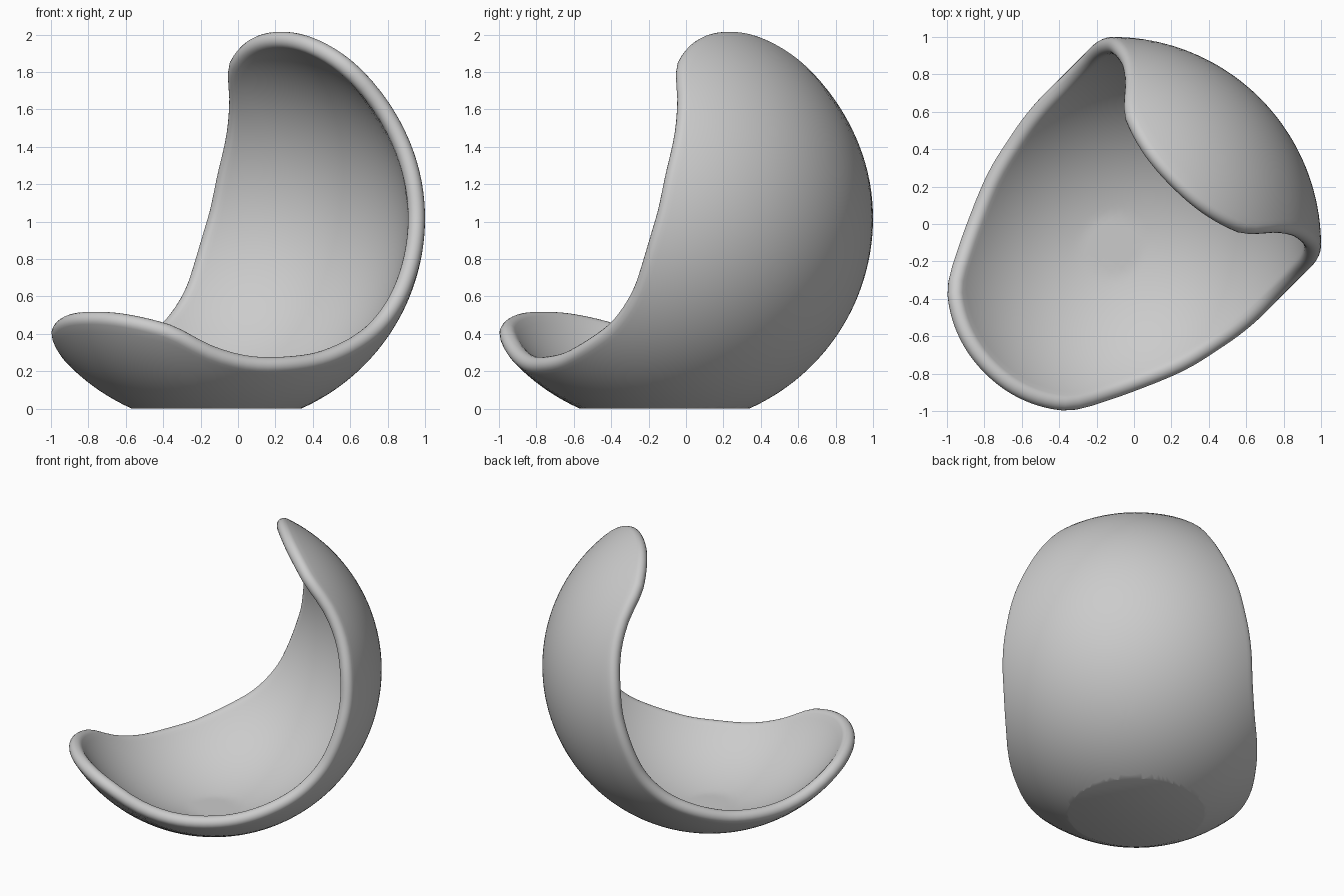
import bpy, bmesh, math
from mathutils import Vector

if "Cube" in bpy.data.objects:
    bpy.data.objects.remove(bpy.data.objects["Cube"])

R_OUT, R_IN = 1.115, 1.024
CENTRE = Vector((-0.115, -0.115, 1.019))
SEG, RINGS, RIM = 160, 40, 10

# Opening axis (up and forward) and its two side directions
tilt = math.radians(136.7)
back = Vector((1, 1, 0)).normalized()
up = Vector((0, 0, 1))
A = back * math.cos(tilt) + up * math.sin(tilt)
B = back * math.sin(tilt) - up * math.cos(tilt)
V = Vector((1, -1, 0)).normalized()

# Rim: polar angle from the opening axis against azimuth, one quarter
KEYS = [(0, 74), (12, 76), (22.9, 82.5), (27, 89), (30, 94.5), (36, 103),
        (43.2, 110.5), (55.8, 121.2), (75, 130.5), (90, 132.8)]
KEYS = [(-12, 76)] + KEYS + [(105, 130.5)]


def rim_angle(phi):
    p = abs((math.degrees(phi) + 90) % 180 - 90)
    for i in range(1, len(KEYS) - 2):
        (x0, y0), (x1, y1), (x2, y2), (x3, y3) = KEYS[i - 1:i + 3]
        if p <= x2 + 1e-6:
            h = x2 - x1
            t = (p - x1) / h
            m1, m2 = (y2 - y0) / (x2 - x0) * h, (y3 - y1) / (x3 - x1) * h
            y = ((2*t**3 - 3*t*t + 1) * y1 + (t**3 - 2*t*t + t) * m1
                 + (3*t*t - 2*t**3) * y2 + (t**3 - t*t) * m2)
            return math.radians(y)


def direction(phi, theta):
    return A * math.cos(theta) + (B * math.cos(phi) + V * math.sin(phi)) * math.sin(theta)


def rim_dir(phi):
    return direction(phi, rim_angle(phi))


def section(phi):
    """Points from the outer pole, round the rim, to the inner pole."""
    edge = rim_angle(phi)
    c = rim_dir(phi)
    tangent = (rim_dir(phi + 0.01) - rim_dir(phi - 0.01)).normalized()
    n = c.cross(tangent).normalized()
    if n.dot(direction(phi, edge - 0.1) - c) < 0:
        n = -n
    mid, half = (R_OUT + R_IN) / 2, (R_OUT - R_IN) / 2
    arc = [math.pi + (edge - math.pi) * k / RINGS for k in range(1, RINGS + 1)]
    pts = [CENTRE + direction(phi, t) * R_OUT for t in arc]
    for k in range(1, RIM):
        s = math.pi * k / RIM
        d = (c + n * (half * math.sin(s) / mid)).normalized()
        pts.append(CENTRE + d * (mid + half * math.cos(s)))
    for t in reversed(arc):
        p = CENTRE + direction(phi, t) * R_IN
        p.z = max(p.z, 0.008)
        pts.append(p)
    return pts


# Shell: hollow ball with a saddle-shaped rounded opening
bm = bmesh.new()
cols = [[bm.verts.new(p) for p in section(2 * math.pi * i / SEG)] for i in range(SEG)]
pole_out = bm.verts.new(CENTRE - A * R_OUT)
pole_in = bm.verts.new(CENTRE - A * R_IN)
for i in range(SEG):
    a, b = cols[i], cols[(i + 1) % SEG]
    bm.faces.new((pole_out, b[0], a[0]))
    bm.faces.new((pole_in, a[-1], b[-1]))
    for k in range(len(a) - 1):
        bm.faces.new((a[k], b[k], b[k + 1], a[k + 1]))

# Flat base
bmesh.ops.bisect_plane(bm, geom=bm.verts[:] + bm.edges[:] + bm.faces[:], dist=1e-5,
                       plane_co=(0, 0, 0), plane_no=(0, 0, -1), clear_outer=True)
bmesh.ops.holes_fill(bm, edges=[e for e in bm.edges if e.is_boundary], sides=0)
bmesh.ops.recalc_face_normals(bm, faces=bm.faces[:])

mesh = bpy.data.meshes.new("chair_shell")
bm.to_mesh(mesh)
bm.free()
shell = bpy.data.objects.new("chair_shell", mesh)
bpy.context.collection.objects.link(shell)
bpy.context.view_layer.objects.active = shell
shell.select_set(True)
bpy.ops.object.shade_smooth_by_angle(angle=math.radians(25))
